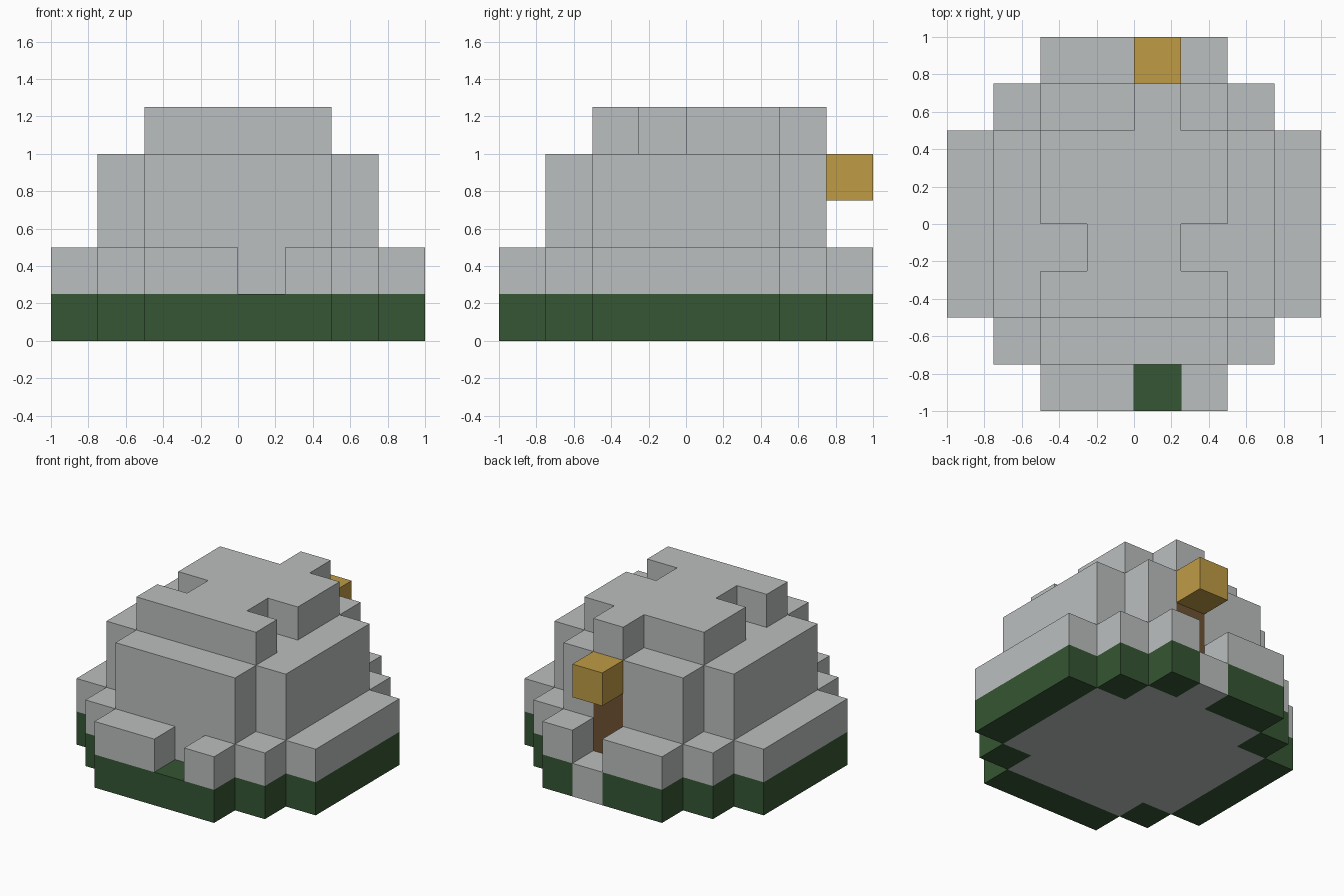
import bpy
import bmesh

if "Cube" in bpy.data.objects:
    bpy.data.objects.remove(bpy.data.objects["Cube"], do_unlink=True)

U = 0.25  # block size; all plan coordinates below are in blocks


def material(name, rgb):
    m = bpy.data.materials.new(name)
    m.use_nodes = True
    m.diffuse_color = (*rgb, 1)
    bsdf = next(n for n in m.node_tree.nodes if n.type == "BSDF_PRINCIPLED")
    bsdf.inputs["Base Color"].default_value = (*rgb, 1)
    return m


grey = material("stone_grey", (0.50, 0.52, 0.52))
green = material("dark_green", (0.036, 0.093, 0.033))
gold = material("gold", (0.52, 0.33, 0.06))
brown = material("brown", (0.156, 0.085, 0.034))


def build(name, outlines, z0, z1, mat):
    """Extrude flat outlines from level z0 to level z1 as one object."""
    bm = bmesh.new()
    for pts in outlines:
        face = bm.faces.new([bm.verts.new((x * U, y * U, z0 * U)) for x, y in pts])
        new = bmesh.ops.extrude_face_region(bm, geom=[face])["geom"]
        top = [g for g in new if isinstance(g, bmesh.types.BMVert)]
        bmesh.ops.translate(bm, verts=top, vec=(0, 0, (z1 - z0) * U))
    bmesh.ops.recalc_face_normals(bm, faces=bm.faces[:])
    me = bpy.data.meshes.new(name)
    bm.to_mesh(me)
    bm.free()
    me.materials.append(mat)
    ob = bpy.data.objects.new(name, me)
    bpy.context.collection.objects.link(ob)
    return ob


def rect(x0, x1, y0, y1):
    return [(x0, y0), (x1, y0), (x1, y1), (x0, y1)]


def mirrored(half, middle=()):
    """Close a right-hand outline with its left-hand mirror image."""
    return half + list(middle) + [(-x, y) for x, y in reversed(half)]


def ring(front_gap, back_gap):
    """Stepped ring one block thick, with optional one-block gaps."""
    parts = []
    for s in (-1, 1):
        parts.append(rect(*sorted((3 * s, 4 * s)), -2, 2))
        for t in (-1, 1):
            parts.append(rect(*sorted((2 * s, 3 * s)), *sorted((2 * t, 3 * t))))
    for y, gap in ((-4, front_gap), (3, back_gap)):
        spans = [(-2, 0), (1, 2)] if gap else [(-2, 2)]
        parts += [rect(a, b, y, y + 1) for a, b in spans]
    return parts


# Plan of the dome, and the same plan with a doorway at the back
dome_half = [(2, -3), (2, -2), (3, -2), (3, 2), (2, 2), (2, 3)]
dome = mirrored(dome_half)
doorway = mirrored(dome_half, [(1, 3), (1, 2), (0, 2), (0, 3)])

# Ground level
build("grass_ring", ring(False, True), 0, 1, green)
build("floor", [dome], 0, 1, grey)
build("door_step", [rect(0, 1, 3, 4)], 0, 1, grey)

# Walls
build("low_wall", ring(True, True), 1, 2, grey)
build("dome_wall", [doorway], 1, 3, grey)
build("dome_upper_wall", [dome], 3, 4, grey)

# Notched roof with a tab over the door
roof_half = [(2, -2), (2, -1), (1, -1), (1, 0), (2, 0), (2, 2)]
build("roof", [mirrored(roof_half, [(1, 2), (1, 3), (0, 3), (0, 2)])], 4, 5, grey)

# Door and lamp
build("door", [rect(0, 1, 2, 3)], 1, 3, brown)
build("lamp", [rect(0, 1, 3, 4)], 3, 4, gold)
